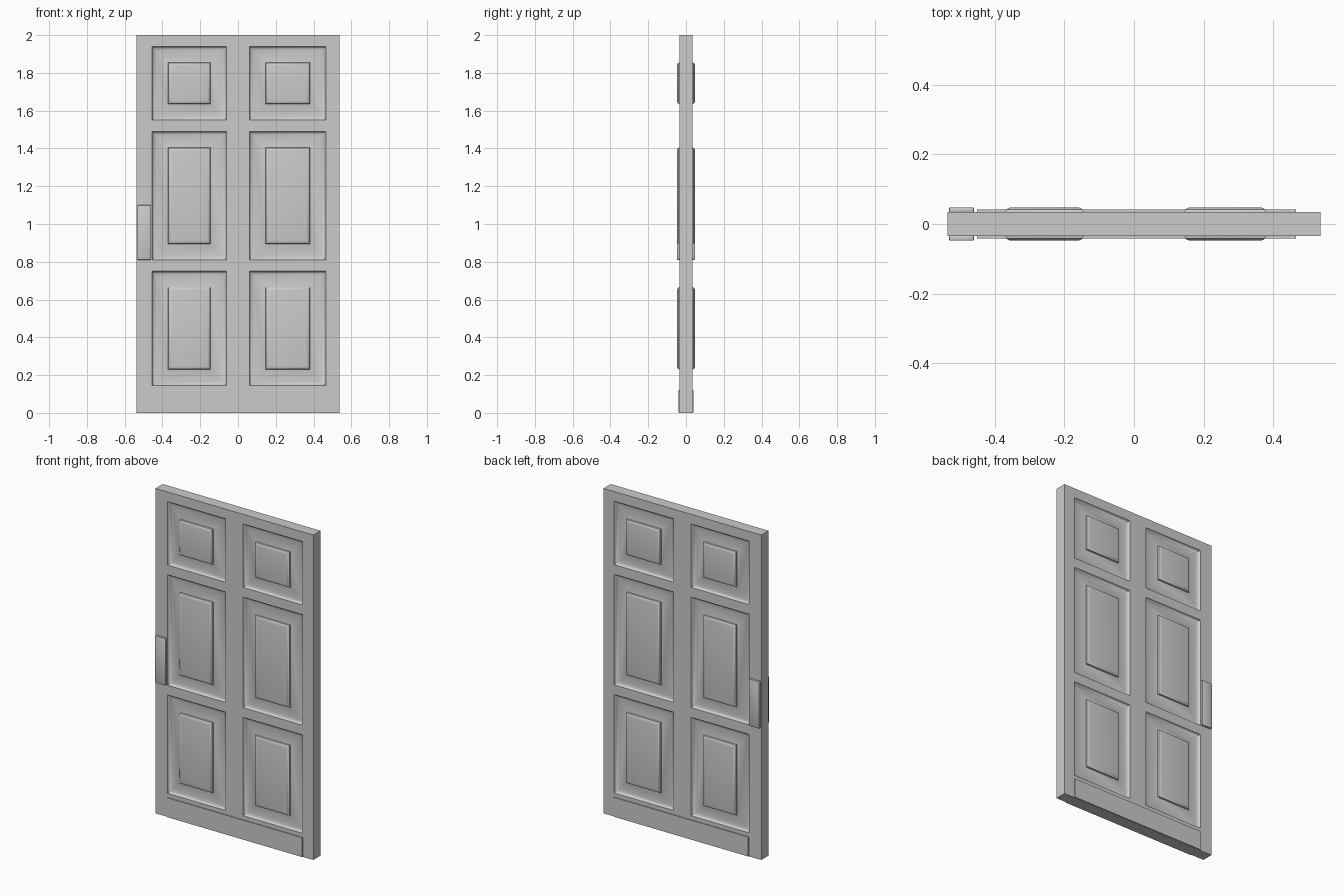
import bpy, bmesh

if "Cube" in bpy.data.objects:
    bpy.data.objects.remove(bpy.data.objects["Cube"])

XS = [-0.537, -0.455, -0.06, 0.06, 0.465, 0.537]
ZS = [0, 0.145, 0.75, 0.81, 1.49, 1.55, 1.94, 2.0]
FACE = 0.035  # half thickness of the slab


def finish(name, bm, smooth=False):
    bmesh.ops.remove_doubles(bm, verts=bm.verts, dist=1e-5)
    bmesh.ops.recalc_face_normals(bm, faces=bm.faces)
    me = bpy.data.meshes.new(name)
    bm.to_mesh(me)
    bm.free()
    ob = bpy.data.objects.new(name, me)
    bpy.context.collection.objects.link(ob)
    if smooth:
        bpy.ops.object.select_all(action='DESELECT')
        ob.select_set(True)
        bpy.context.view_layer.objects.active = ob
        bpy.ops.object.shade_smooth_by_angle(angle=0.5)
    return ob


def quad(bm, pts):
    bm.faces.new([bm.verts.new(p) for p in pts])


def box(name, lo, hi, bevel=0):
    bm = bmesh.new()
    bmesh.ops.create_cube(bm, size=1)
    for v in bm.verts:
        v.co = [(a + b) / 2 + c * (b - a) for a, b, c in zip(lo, hi, v.co)]
    if bevel:
        bmesh.ops.bevel(bm, geom=bm.edges[:], offset=bevel, segments=2,
                        profile=0.5, affect='EDGES')
    return finish(name, bm, bool(bevel))


# stiles and rails: a slab with six openings on both faces
bm = bmesh.new()
for s in (-1, 1):
    for i in range(5):
        for j in range(7):
            if i % 2 and j % 2:
                continue
            x0, x1, z0, z1 = XS[i], XS[i + 1], ZS[j], ZS[j + 1]
            y = s * FACE
            quad(bm, [(x0, y, z0), (x1, y, z0), (x1, y, z1), (x0, y, z1)])
for i in range(5):
    for z in (ZS[0], ZS[-1]):
        a, b = XS[i], XS[i + 1]
        quad(bm, [(a, -FACE, z), (b, -FACE, z), (b, FACE, z), (a, FACE, z)])
for j in range(7):
    for x in (XS[0], XS[-1]):
        a, b = ZS[j], ZS[j + 1]
        quad(bm, [(x, -FACE, a), (x, FACE, a), (x, FACE, b), (x, -FACE, b)])

# raised panels: (inset, height) profile of cove, slope and raised field
PROFILE = [(0, FACE), (0.004, 0.027), (0.011, 0.022), (0.022, 0.019),
           (0.085, 0.033), (0.087, 0.041), (0.093, 0.046), (0.103, 0.048)]
for s in (-1, 1):
    for i in (1, 3):
        for j in (1, 3, 5):
            x0, x1, z0, z1 = XS[i], XS[i + 1], ZS[j], ZS[j + 1]
            rings = [[(x0 + d, s * h, z0 + d), (x1 - d, s * h, z0 + d),
                      (x1 - d, s * h, z1 - d), (x0 + d, s * h, z1 - d)]
                     for d, h in PROFILE]
            for a, b in zip(rings, rings[1:]):
                for k in range(4):
                    n = (k + 1) % 4
                    quad(bm, [a[k], a[n], b[n], b[k]])
            quad(bm, rings[-1])
finish("door_panelled_slab", bm, True)

# kick plates and push plates on both faces
for s, side in ((-1, "front"), (1, "back")):
    def span(a, b):
        return sorted((s * a, s * b))
    y0, y1 = span(0.034, 0.041)
    box("kick_plate_" + side, (-0.452, y0, 0.001), (0.466, y1, 0.12))
    y0, y1 = span(0.033, 0.048)
    box("push_plate_" + side, (-0.532, y0, 0.81), (-0.46, y1, 1.10), 0.004)
